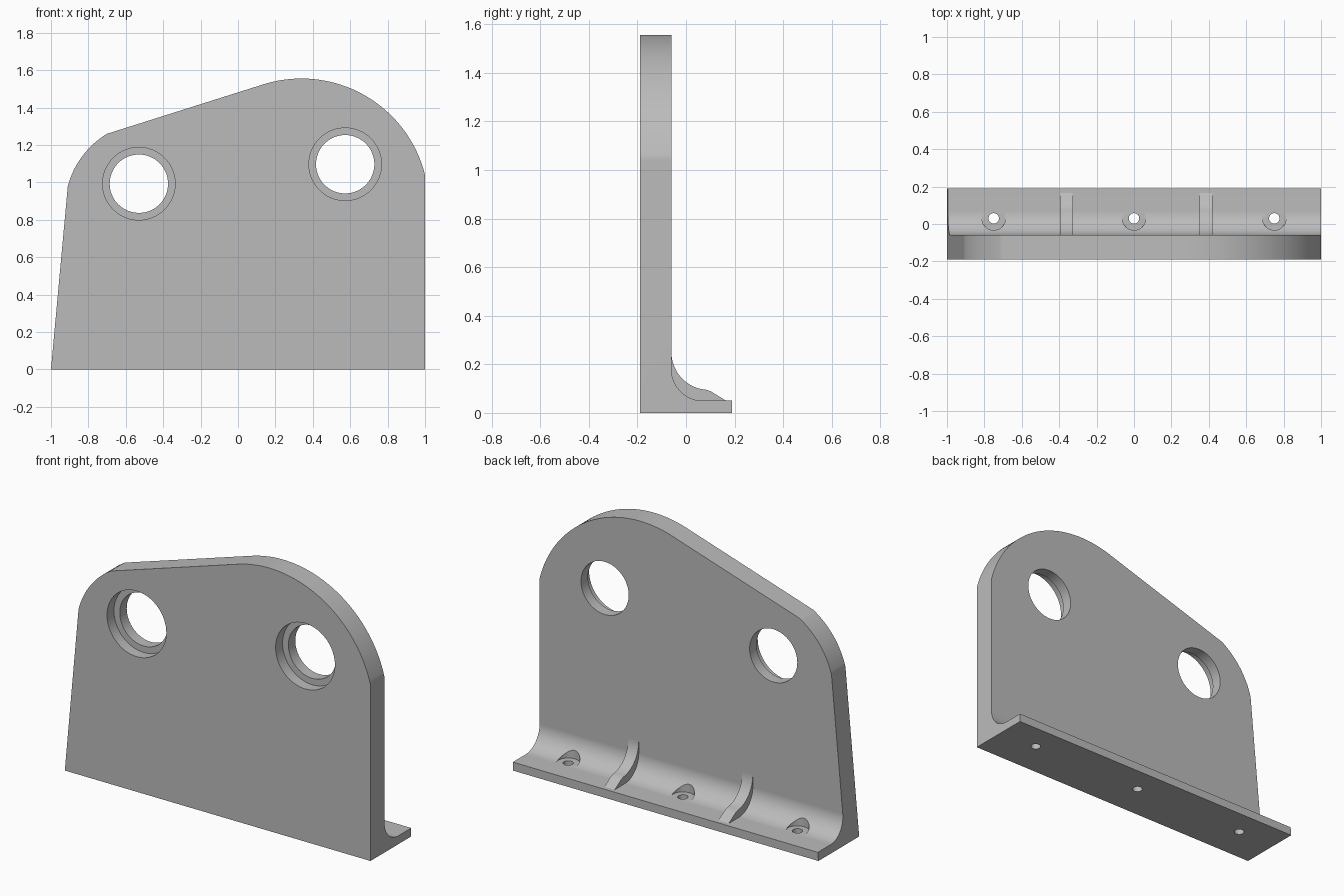
import bpy, bmesh, math
from mathutils import Vector

if "Cube" in bpy.data.objects:
    bpy.data.objects.remove(bpy.data.objects["Cube"])

grey = bpy.data.materials.new("plain grey")
grey.diffuse_color = (0.5, 0.5, 0.5, 1)
grey.use_nodes = True
grey.node_tree.nodes["Principled BSDF"].inputs["Base Color"].default_value = grey.diffuse_color


def arc(p, q, sag, n):
    """Points from p to q on an arc bulging left of the direction p-q by sag."""
    p, q = Vector(p), Vector(q)
    d = q - p
    c = d.length
    left = Vector((-d.y, d.x)) / c * (1 if sag > 0 else -1)
    s = abs(sag)
    r = (c * c / 4 + s * s) / (2 * s)
    half = math.asin(c / 2 / r)
    centre = (p + q) / 2 + left * (s - r)
    pts = []
    for i in range(n + 1):
        a = -half + 2 * half * i / n
        pts.append(tuple(centre + left * r * math.cos(a) + d / c * r * math.sin(a)))
    return pts


def circle(cx, cy, r, n=64):
    return [(cx + r * math.cos(2 * math.pi * i / n),
             cy + r * math.sin(2 * math.pi * i / n)) for i in range(n)]


def prism(name, pts, axis, lo, hi):
    """Extrude a 2D profile along the x, y or z axis."""
    place = {'x': lambda a, b, t: (t, a, b),
             'y': lambda a, b, t: (a, t, b),
             'z': lambda a, b, t: (a, b, t)}[axis]
    bm = bmesh.new()
    face = bm.faces.new([bm.verts.new(place(a, b, lo)) for a, b in pts])
    ext = bmesh.ops.extrude_face_region(bm, geom=[face], use_keep_orig=True)
    verts = [v for v in ext['geom'] if isinstance(v, bmesh.types.BMVert)]
    bmesh.ops.translate(bm, verts=verts, vec=place(0, 0, hi - lo))
    bmesh.ops.recalc_face_normals(bm, faces=bm.faces)
    me = bpy.data.meshes.new(name)
    bm.to_mesh(me)
    bm.free()
    me.materials.append(grey)
    ob = bpy.data.objects.new(name, me)
    bpy.context.collection.objects.link(ob)
    return ob


def activate(ob):
    bpy.ops.object.select_all(action='DESELECT')
    ob.select_set(True)
    bpy.context.view_layer.objects.active = ob


def cut(ob, cutter):
    cutter.hide_render = True
    mod = ob.modifiers.new("cut", 'BOOLEAN')
    mod.operation, mod.solver, mod.object = 'DIFFERENCE', 'EXACT', cutter
    activate(ob)
    bpy.ops.object.modifier_apply(modifier=mod.name)
    bpy.data.objects.remove(cutter, do_unlink=True)


def finish(ob):
    activate(ob)
    bpy.ops.object.shade_smooth_by_angle(angle=math.radians(25))
    mod = ob.modifiers.new("clean shading", 'WEIGHTED_NORMAL')
    mod.keep_sharp = True


FRONT, BACK, DEPTH = -0.19, -0.06, 0.19

# Upright plate and foot: outline block with the rear hollowed by a filleted profile
outline = ([(-1, 0)] + arc((-0.91, 0.98), (-0.70, 1.26), 0.034, 16)
           + arc((0.132, 1.523), (1, 1.04), 0.215, 40) + [(1, 0)])
bracket = prism("bracket_body", outline, 'y', FRONT, DEPTH)
hollow = arc((BACK, 0.18), (0.07, 0.05), -0.0381, 20) + [(0.4, 0.05), (0.4, 2), (BACK, 2)]
cut(bracket, prism("rear_hollow", hollow, 'x', -1.2, 1.2))

# Two large stepped holes, wider at the front
for x, z in ((-0.53, 0.993), (0.573, 1.097)):
    cut(bracket, prism("through_hole", circle(x, z, 0.156), 'y', -0.4, 0.4))
    cut(bracket, prism("counterbore", circle(x, z, 0.194), 'y', -0.4, FRONT + 0.065))

# Three bolt holes in the foot with washer pockets cut into the fillet
for x in (-0.75, 0, 0.75):
    cut(bracket, prism("washer_pocket", circle(x, 0.03, 0.063, 40), 'z', 0.0505, 0.4))
    cut(bracket, prism("bolt_hole", circle(x, 0.03, 0.028, 32), 'z', -0.1, 0.4))
finish(bracket)

# Two curved stiffening ribs
rib = (arc((BACK, 0.25), (0.085, 0.095), -0.042, 16)
       + [(0.105, 0.087), (0.165, 0.05), (0.16, 0.03), (-0.08, 0.03), (-0.08, 0.25)])
for side, x in (("left", -0.361), ("right", 0.385)):
    finish(prism(side + "_rib", rib, 'x', x - 0.034, x + 0.034))
